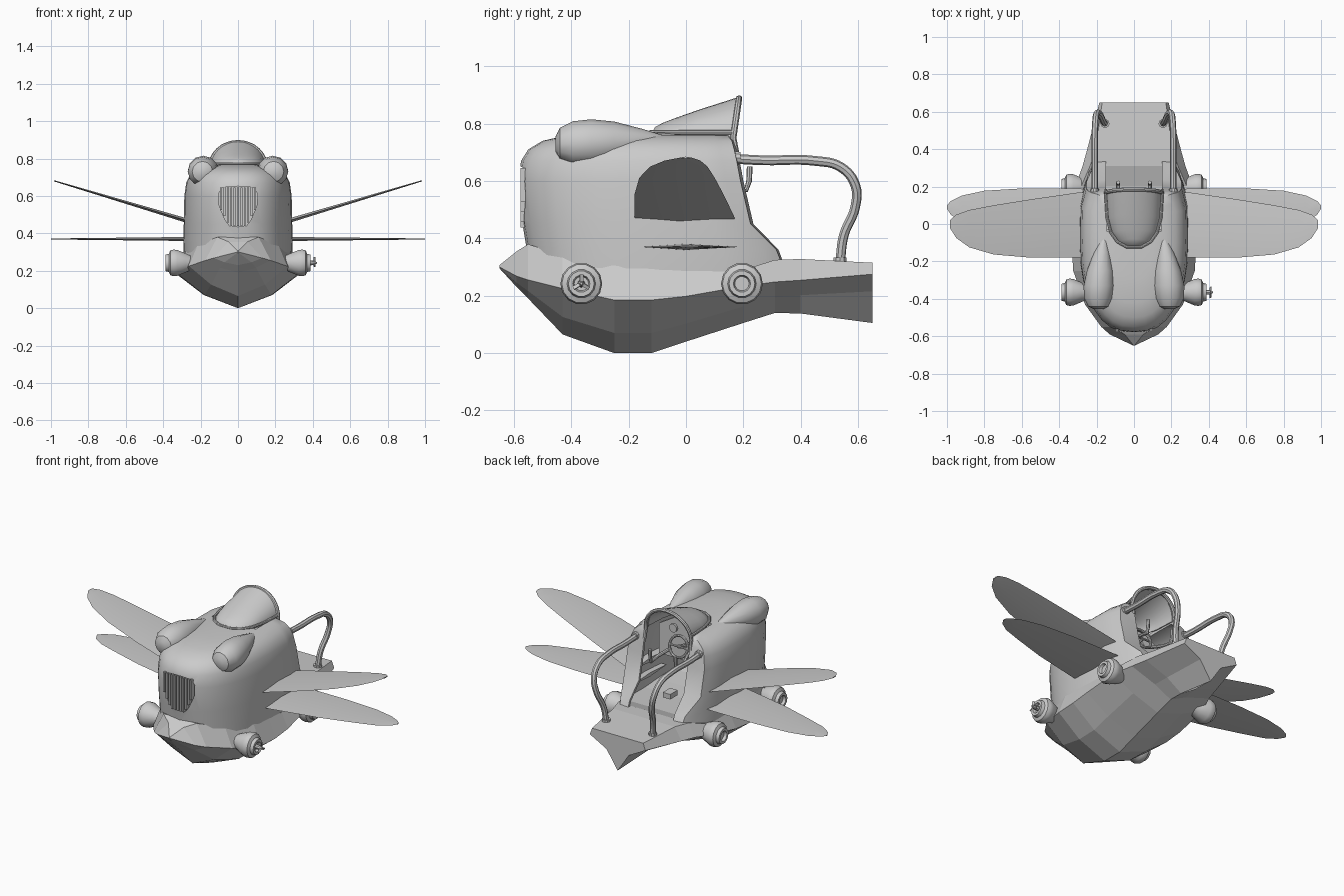
import bpy, bmesh
from math import sin, cos, pi
from mathutils import Matrix

if "Cube" in bpy.data.objects:
    bpy.data.objects.remove(bpy.data.objects["Cube"])


def make(name, verts, faces):
    me = bpy.data.meshes.new(name)
    me.from_pydata(verts, [], faces)
    bm = bmesh.new()
    bm.from_mesh(me)
    bmesh.ops.remove_doubles(bm, verts=bm.verts, dist=0.0002)
    bmesh.ops.recalc_face_normals(bm, faces=bm.faces)
    bm.to_mesh(me)
    bm.free()
    ob = bpy.data.objects.new(name, me)
    bpy.context.collection.objects.link(ob)
    return ob


def loft(name, rings, closed=True, cap_a=True, cap_b=True):
    n = len(rings[0])
    verts = [p for r in rings for p in r]
    faces = []
    for i in range(len(rings) - 1):
        for j in range(n if closed else n - 1):
            k = (j + 1) % n
            faces.append((i*n + j, i*n + k, (i+1)*n + k, (i+1)*n + j))
    if cap_a:
        faces.append(tuple(range(n)))
    if cap_b:
        faces.append(tuple((len(rings) - 1)*n + j for j in range(n)))
    return make(name, verts, faces)


def prism(name, outline, y0, y1):
    return loft(name, [[(x, y, z) for x, z in outline] for y in (y0, y1)])


def box(name, c, size):
    x, y, z = (s/2 for s in size)
    out = [(c[0]+a*x, c[2]+b*z) for a, b in ((-1, -1), (1, -1), (1, 1), (-1, 1))]
    return prism(name, out, c[1]-y, c[1]+y)


def tube(name, pts, r, kind='POLY', cyclic=False):
    cu = bpy.data.curves.new(name, 'CURVE')
    cu.dimensions = '3D'
    cu.bevel_depth, cu.bevel_resolution, cu.resolution_u = r, 2, 6
    cu.use_fill_caps = True
    sp = cu.splines.new('BEZIER' if kind == 'BEZIER' else 'POLY')
    target = sp.bezier_points if kind == 'BEZIER' else sp.points
    target.add(len(pts) - 1)
    for q, p in zip(target, pts):
        if kind == 'BEZIER':
            q.co = p
            q.handle_left_type = q.handle_right_type = 'AUTO'
        else:
            q.co = (*p, 1)
    sp.use_cyclic_u = cyclic
    tmp = bpy.data.objects.new(name, cu)
    bpy.context.collection.objects.link(tmp)
    return bake(tmp)


def bake(ob):
    dg = bpy.context.evaluated_depsgraph_get()
    me = bpy.data.meshes.new_from_object(ob.evaluated_get(dg))
    name = ob.name
    bpy.data.objects.remove(ob)
    new = bpy.data.objects.new(name, me)
    new.name = name
    bpy.context.collection.objects.link(new)
    return new


def lathe_x(name, profile, s, y, z, n=14):
    return loft(name, [[(s*x, y + r*cos(2*pi*i/n), z + r*sin(2*pi*i/n)) for i in range(n)]
                       for x, r in profile])


# Boat hull: y, keel z, bilge height factor, chine x/z, deck edge x/z
stations = [(-.65, .295, .4, .004, .30, .002, .307), (-.59, .23, .4, .13, .268, .05, .355),
            (-.55, .19, .4, .175, .255, .11, .38), (-.43, .065, .38, .262, .225, .215, .34),
            (-.25, 0, .38, .325, .185, .28, .305), (-.12, 0, .38, .333, .185, .29, .293),
            (0, .04, .4, .333, .198, .29, .286), (.2, .105, .45, .315, .233, .283, .29),
            (.31, .14, .5, .275, .248, .235, .325), (.4, .138, .55, .25, .254, .205, .328),
            (.65, .105, .65, .185, .275, .17, .315)]
rings = []
for y, zk, f, xc, zc, xu, zu in stations:
    half = [(.55*xc if f < .5 else .4*xc, zk + f*(zc - zk)), (xc, zc), (xu, zu)]
    rings.append([(0, y, zk)] + [(x, y, z) for x, z in half] +
                 [(-x, y, z) for x, z in reversed(half)])
hull = loft("hull", rings)

# Cabin shell: z, front y, back y, half width, rear half width
levels = [(.27, -.545, .36, .29, .2), (.36, -.555, .325, .292, .215), (.45, -.57, .235, .29, .255),
          (.60, -.586, .2, .287, .255), (.67, -.575, .187, .277, .245), (.71, -.55, .178, .258, .23),
          (.74, -.50, .17, .225, .2), (.758, -.42, .155, .175, .16), (.768, -.3, .12, .1, .1)]
rings = []
for z, yf, yb, w, wb in levels:
    half = []
    for i in range(9):
        a = i/8*pi/2
        half.append((w*sin(a)**.87, -.1 + (yf + .1)*cos(a)**.87))
    half += [(w*.99, yb*.4), (w*.4 + wb*.6, yb - .06), (wb, yb - .01), (wb*.6, yb)]
    rings.append([(x, y, z) for x, y in half] + [(-x, y, z) for x, y in half[:0:-1]])
cabin = loft("cabin", rings, cap_a=False)
mod = cabin.modifiers.new("shell", 'SOLIDIFY')
mod.thickness, mod.offset = .016, -1
cabin = bake(cabin)

# Openings: arched rear doorway and nose grille
arch = [(-.15, .2), (.15, .2)] + [(.15*cos(i*pi/12), .72 + .17*sin(i*pi/12)) for i in range(13)]
door = prism("door_cutter", arch, -.04, .6)
g_half = [(.0, .435), (.045, .44), (.068, .47), (.1, .545), (.105, .61), (.085, .645), (0, .652)]
g_out = g_half + [(-x, z) for x, z in g_half[-2:0:-1]]
mouth = prism("grille_cutter", g_out, -.7, -.5)
for c in (door, mouth):
    m = cabin.modifiers.new("cut", 'BOOLEAN')
    m.operation, m.object, m.solver = 'DIFFERENCE', c, 'EXACT'
    c.hide_render = True
cabin = bake(cabin)
for c in (door, mouth):
    bpy.data.objects.remove(c)

# Grille bars, backing and rim
prism("grille_back", [(x*1.05, z) for x, z in g_out], -.55, -.54)
for i in range(-5, 6):
    x = i*.018
    low = .438 if abs(x) < .05 else .45 + (abs(x) - .05)*1.9
    prism("grille_bar", [(x-.005, low), (x+.005, low), (x+.005, .645), (x-.005, .645)], -.577, -.55)

# Teardrop eyes: x, y, z, radius
eye = [(.19, -.455, .73, .025), (.19, -.44, .73, .055), (.19, -.395, .73, .078), (.186, -.33, .732, .083),
       (.18, -.25, .735, .072), (.17, -.15, .738, .043), (.155, -.06, .745, .008)]
for s in (1, -1):
    loft("eye", [[(s*(x + r*cos(i*pi/6)), y, z + r*sin(i*pi/6)) for i in range(12)]
                 for x, y, z, r in eye])

# Windshield hood with base trim and rear rim: y, half width, top z
hood = [(.175, .147, .89), (.05, .14, .85), (-.03, .12, .822), (-.08, .085, .803), (-.108, .035, .788)]
rings = [[(w*cos(i*pi/16), y - .02*(1 - sin(i*pi/16)), .752 + (t - .752)*sin(i*pi/16))
          for i in range(17)] for y, w, t in hood]
shield = loft("windshield", rings, closed=False, cap_a=False)
mod = shield.modifiers.new("glass", 'SOLIDIFY')
mod.thickness = .008
bake(shield)
rim = [(.15*cos(i*pi/16), .165 + .02*sin(i*pi/16), .75 + .138*sin(i*pi/16)) for i in range(17)]
tube("windshield_rim", [(.152, .178, .68)] + rim + [(-.152, .178, .68)], .011)
base = [(w + .004, y - .015, .77) for y, w, t in hood]
tube("windshield_trim", base + [(-x, y, z) for x, y, z in reversed(base)], .008)

# Wings: x, leading y, trailing y
upper = [(.24, -.175, .17), (.3, -.18, .168), (.55, -.18, .132), (.75, -.163, .1), (.88, -.125, .075),
         (.95, -.075, .05), (.985, -.02, .02)]
lower = [(.24, -.16, .185), (.3, -.155, .19), (.6, -.09, .19), (.8, -.03, .178), (.92, .01, .152),
         (.98, .05, .122), (1, .083, .1)]
for name, wing, z0, slope, t in (("upper_wing", upper, .47, .3, .013), ("lower_wing", lower, .37, 0, .011)):
    for s in (1, -1):
        rings = []
        for x, a, b in wing:
            z, m, h = z0 + slope*(x - .28), a*.55 + b*.45, t*(1.15 - x) + .001
            rings.append([(s*x, a, z), (s*x, m, z + h), (s*x, b, z), (s*x, m, z - h)])
        loft(name, rings)

# Side pods, with a small propeller on the front right one
pod = [(.22, .025), (.28, .052), (.325, .071), (.345, .073), (.362, .068), (.37, .05), (.388, .045),
       (.388, .03), (.372, .025)]
for s in (1, -1):
    for y in (-.365, .195):
        lathe_x("pod", pod, s, y, .242)
lathe_x("propeller_hub", [(.36, .014), (.405, .012), (.422, .004)], 1, -.365, .242, 8)
for i in range(3):
    b = box("propeller_blade", (0, 0, .018), (.005, .013, .028))
    b.data.transform(Matrix.Translation((.41, -.365, .242)) @ Matrix.Rotation(i*2*pi/3, 4, 'X')
                     @ Matrix.Rotation(.5, 4, 'Z'))

# Rear pipes with flared collars and deck flanges
path = [(.21, .17, .677), (.21, .27, .672), (.21, .45, .67), (.207, .54, .648), (.2, .59, .585),
        (.185, .59, .51), (.165, .55, .41), (.155, .537, .315)]
for s in (1, -1):
    tube("pipe", [(s*x, y, z) for x, y, z in path], .017, 'BEZIER')
    loft("pipe_collar", [[(s*.21 + r*cos(i*pi/5), y, .68 + r*sin(i*pi/5)) for i in range(10)]
                         for y, r in ((.1, .01), (.12, .014), (.175, .024), (.19, .022))])
    loft("pipe_foot", [[(s*.155 + .024*cos(i*pi/5), .537 + .024*sin(i*pi/5), z) for i in range(10)]
                       for z in (.31, .333)])

# Cockpit: dashboard, steering wheel, grips, gauges, seat, pedals
prism("dashboard", [(-.2, .5), (.2, .5), (.2, .68), (.1, .74), (-.1, .74), (-.2, .68)], -.06, -.03)
tube("steering_wheel", [(.06*cos(i*pi/10), .07 - .015*sin(i*pi/10), .63 + .06*sin(i*pi/10))
                        for i in range(20)], .008, cyclic=True)
tube("steering_column", [(0, -.04, .6), (0, .07, .63)], .012)
tube("wheel_spoke", [(-.06, .07, .63), (.06, .07, .63)], .006)
for s in (1, -1):
    tube("grip", [(s*.06, .06, .6), (s*.085, .15, .58), (s*.085, .21, .57), (s*.085, .22, .6),
                  (s*.085, .222, .65)], .01)
    loft("gauge", [[(s*.1 + .025*cos(i*pi/6), y, .68 + .025*sin(i*pi/6)) for i in range(12)]
                   for y in (-.04, -.018)])
    box("pedal", (s*.07, .05, .32), (.05, .07, .03))

# Smooth shading except the faceted hull
bpy.ops.object.select_all(action='DESELECT')
for ob in bpy.context.scene.objects:
    if ob.type == 'MESH' and ob != hull:
        ob.select_set(True)
        bpy.context.view_layer.objects.active = ob
bpy.ops.object.shade_smooth_by_angle(angle=0.6)
